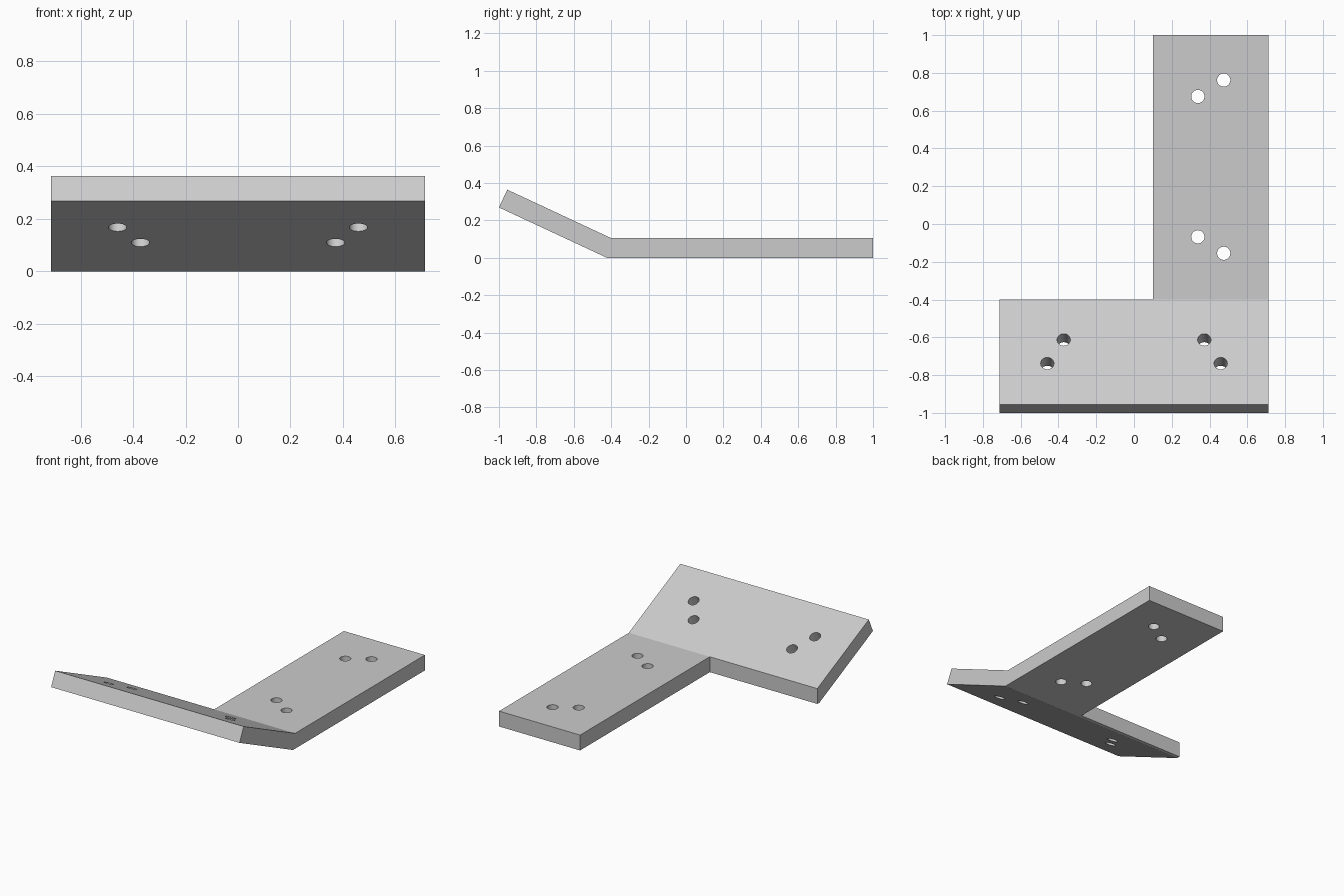
import bpy, bmesh, math
from mathutils import Matrix, Vector

if "Cube" in bpy.data.objects:
    bpy.data.objects.remove(bpy.data.objects["Cube"])

HALF_W = 0.712          # half width of the wing
ARM_X = 0.10            # inner side of the arm
THICK = 0.105
BEND_Y = -0.40          # bend line on the upper surface
ANGLE = math.radians(25)
HOLE_R = 0.035

grey = bpy.data.materials.new("light grey")
grey.use_nodes = True
colour = (0.6, 0.6, 0.6, 1)
grey.diffuse_color = colour
grey.node_tree.nodes["Principled BSDF"].inputs["Base Color"].default_value = colour


def make_object(name, bm):
    bmesh.ops.recalc_face_normals(bm, faces=bm.faces)
    mesh = bpy.data.meshes.new(name)
    bm.to_mesh(mesh)
    bm.free()
    mesh.materials.append(grey)
    obj = bpy.data.objects.new(name, mesh)
    bpy.context.collection.objects.link(obj)
    return obj


def cut(target, bm):
    """Subtract a temporary cutter from the target."""
    cutter = make_object("cutter", bm)
    cutter.hide_render = True
    mod = target.modifiers.new("cut", 'BOOLEAN')
    mod.operation = 'DIFFERENCE'
    mod.solver = 'EXACT'
    mod.object = cutter
    bpy.context.view_layer.objects.active = target
    bpy.ops.object.modifier_apply(modifier=mod.name)
    bpy.data.objects.remove(cutter)


# Bent plate: side profile swept across the full width
low_bend = BEND_Y - THICK * math.tan(ANGLE / 2)
tip_low = Vector((-1.0, (-1.0 - low_bend) * -math.tan(ANGLE)))
tip_high = tip_low + THICK * Vector((math.sin(ANGLE), math.cos(ANGLE)))
profile = [(1, 0), (1, THICK), (BEND_Y, THICK), tip_high, tip_low, (low_bend, 0)]
bm = bmesh.new()
side = bm.faces.new([bm.verts.new((-HALF_W, y, z)) for y, z in profile])
swept = bmesh.ops.extrude_face_region(bm, geom=[side])["geom"]
bmesh.ops.translate(bm, vec=(2 * HALF_W, 0, 0),
                    verts=[v for v in swept if isinstance(v, bmesh.types.BMVert)])
plate = make_object("bent_plate", bm)

# Notch that leaves the arm on one side only
bm = bmesh.new()
bmesh.ops.create_cube(bm, size=2, matrix=Matrix.Translation((ARM_X - 1, BEND_Y + 1, 0)))
cut(plate, bm)

# Screw holes: upright through the arm, square to the surface through the wing
holes = [((x, y, THICK), 0) for x, y in
         [(0.338, 0.675), (0.475, 0.762), (0.338, -0.068), (0.475, -0.155)]]
for x, y in [(0.372, -0.613), (0.459, -0.738)]:
    z = THICK + (BEND_Y - y) * math.tan(ANGLE)
    holes += [((s * x, y, z), -ANGLE) for s in (-1, 1)]
bm = bmesh.new()
for place, tilt in holes:
    bmesh.ops.create_cone(
        bm, cap_ends=True, segments=32, radius1=HOLE_R, radius2=HOLE_R, depth=0.4,
        matrix=Matrix.Translation(place) @ Matrix.Rotation(tilt, 4, 'X'))
cut(plate, bm)

# Smooth hole walls, sharp edges elsewhere
bpy.ops.object.select_all(action='DESELECT')
plate.select_set(True)
bpy.context.view_layer.objects.active = plate
bpy.ops.object.shade_smooth_by_angle(angle=math.radians(20))
